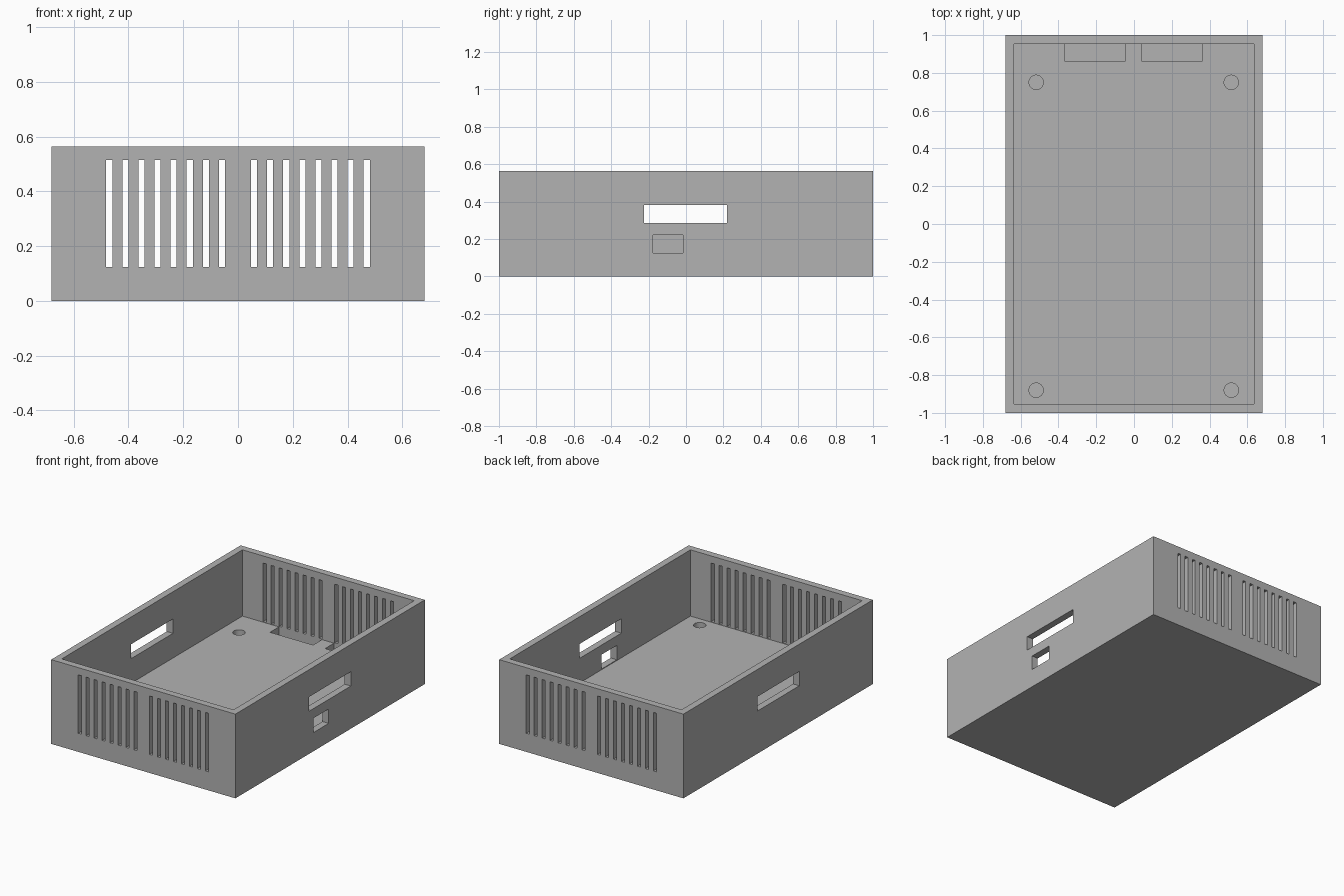
import bpy, bmesh
from mathutils import Matrix, Vector

if "Cube" in bpy.data.objects:
    bpy.data.objects.remove(bpy.data.objects["Cube"])

HX, HY, H = 0.681, 1.0, 0.563      # half width, half length, height
WALL, FLOOR = 0.046, 0.12          # wall and floor thickness

grey = bpy.data.materials.new("plain grey")
grey.diffuse_color = (0.45, 0.45, 0.45, 1)
grey.use_nodes = True
grey.node_tree.nodes["Principled BSDF"].inputs["Base Color"].default_value = grey.diffuse_color


def add_box(bm, x0, x1, y0, y1, z0, z1):
    size = Matrix.Diagonal((x1 - x0, y1 - y0, z1 - z0, 1))
    mid = Vector(((x0 + x1) / 2, (y0 + y1) / 2, (z0 + z1) / 2))
    bmesh.ops.create_cube(bm, size=1, matrix=Matrix.Translation(mid) @ size)


def make_object(name, bm):
    mesh = bpy.data.meshes.new(name)
    bm.to_mesh(mesh)
    bm.free()
    mesh.materials.append(grey)
    obj = bpy.data.objects.new(name, mesh)
    bpy.context.collection.objects.link(obj)
    return obj


# Solid block for the case
bm = bmesh.new()
add_box(bm, -HX, HX, -HY, HY, 0, H)
case = make_object("open_case", bm)
cutters = []

# Inner cavity
bm = bmesh.new()
add_box(bm, -HX + WALL, HX - WALL, -HY + WALL, HY - WALL, FLOOR, H + 0.2)
cutters.append(make_object("cavity_cutter", bm))

# Two groups of eight vent slots, through the front and back walls
bm = bmesh.new()
for side in (-1, 1):
    for i in range(8):
        x = side * (0.0585 + i * 0.0588)
        add_box(bm, x - 0.0112, x + 0.0112, -1.1, 1.1, 0.124, 0.515)
cutters.append(make_object("vent_cutter", bm))

# Long slot through both side walls, small port through the right wall only
bm = bmesh.new()
add_box(bm, -0.8, 0.8, -0.224, 0.22, 0.285, 0.381)
add_box(bm, 0.5, 0.8, -0.177, -0.015, 0.125, 0.221)
cutters.append(make_object("port_cutter", bm))

# Floor recesses: two pockets by the back wall and four round screw holes
bm = bmesh.new()
for x0, x1 in ((-0.365, -0.047), (0.042, 0.36)):
    add_box(bm, x0, x1, 0.86, HY - WALL, 0.045, 0.2)
for x in (-0.518, 0.515):
    for y in (-0.88, 0.75):
        bmesh.ops.create_cone(bm, cap_ends=True, segments=32, radius1=0.038,
                              radius2=0.038, depth=0.155,
                              matrix=Matrix.Translation((x, y, 0.1225)))
cutters.append(make_object("recess_cutter", bm))

# Cut everything out of the block
for cutter in cutters:
    mod = case.modifiers.new(cutter.name, 'BOOLEAN')
    mod.operation = 'DIFFERENCE'
    mod.solver = 'EXACT'
    mod.object = cutter
bpy.context.view_layer.update()
graph = bpy.context.evaluated_depsgraph_get()
result = bpy.data.meshes.new_from_object(case.evaluated_get(graph))
case.modifiers.clear()
case.data = result
for cutter in cutters:
    bpy.data.objects.remove(cutter)

# Smooth hole walls, sharp edges elsewhere
bpy.context.view_layer.objects.active = case
case.select_set(True)
bpy.ops.object.shade_smooth_by_angle()
